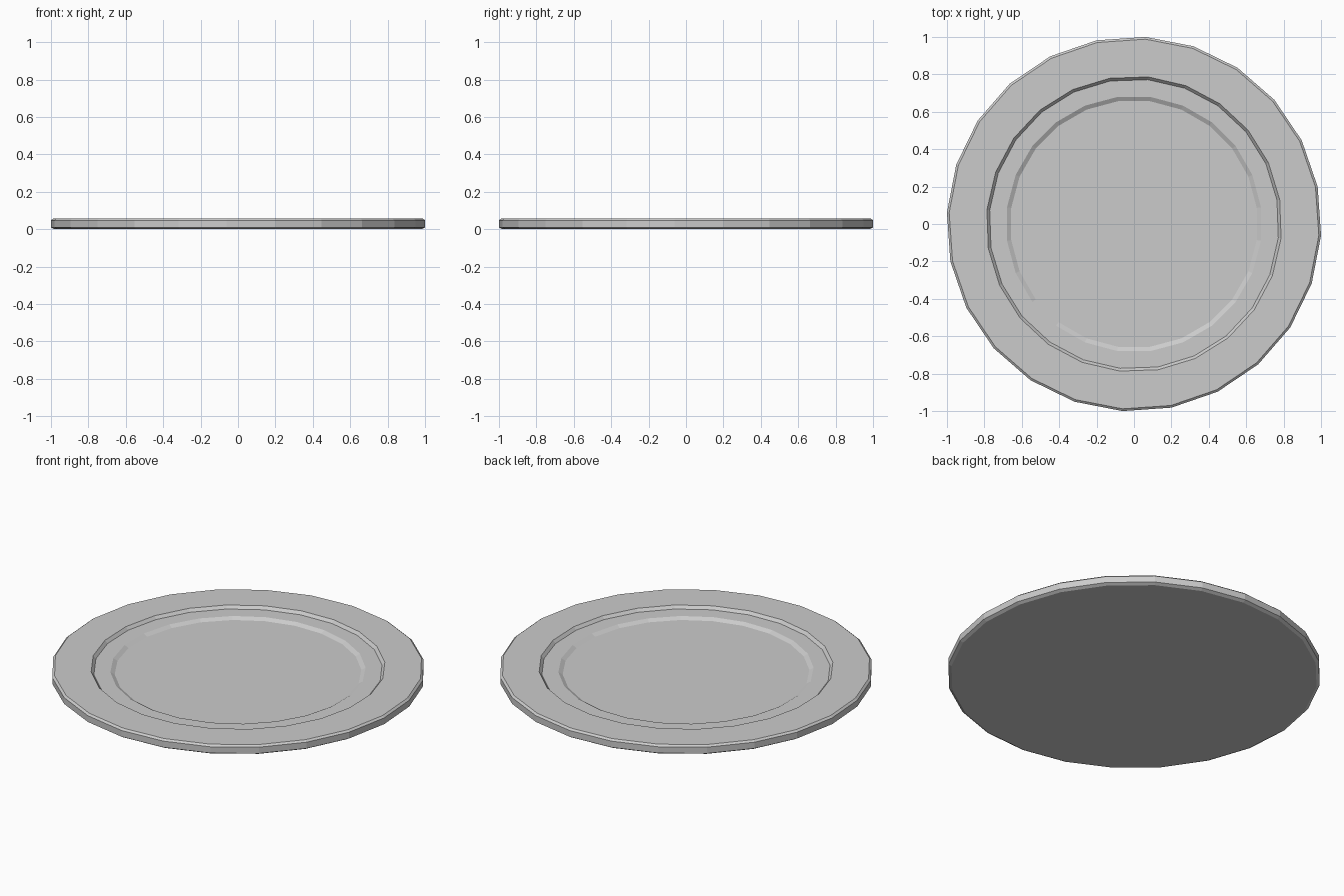
import bpy, bmesh
from math import radians, cos, sin

if "Cube" in bpy.data.objects:
    bpy.data.objects.remove(bpy.data.objects["Cube"])

SIDES = 24
# Plate profile from underside centre to well centre: radius, height, twist in degrees
PROFILE = [
    (0.985, 0.0, 11.5),     # underside edge
    (1.002, 0.010, 11.5),   # outer wall
    (1.002, 0.047, 11.5),
    (0.990, 0.057, 11.5),   # top of the rim
    (0.790, 0.057, 9.5),    # step down to the ledge
    (0.775, 0.040, 9.5),
    (0.685, 0.040, 7.5),    # sloped step down to the well
    (0.662, 0.027, 7.5),
]

bm = bmesh.new()
rings = []
for r, z, twist in PROFILE:
    angles = [radians(twist + 360 * i / SIDES) for i in range(SIDES)]
    rings.append([bm.verts.new((r * cos(a), r * sin(a), z)) for a in angles])

# Walls between neighbouring rings
for lo, hi in zip(rings, rings[1:]):
    for i in range(SIDES):
        j = (i + 1) % SIDES
        bm.faces.new((lo[i], lo[j], hi[j], hi[i]))

# Flat underside and flat well
bm.faces.new(reversed(rings[0]))
bm.faces.new(rings[-1])
bmesh.ops.recalc_face_normals(bm, faces=bm.faces)

mesh = bpy.data.meshes.new("plate")
bm.to_mesh(mesh)
bm.free()
plate = bpy.data.objects.new("plate", mesh)
bpy.context.collection.objects.link(plate)
